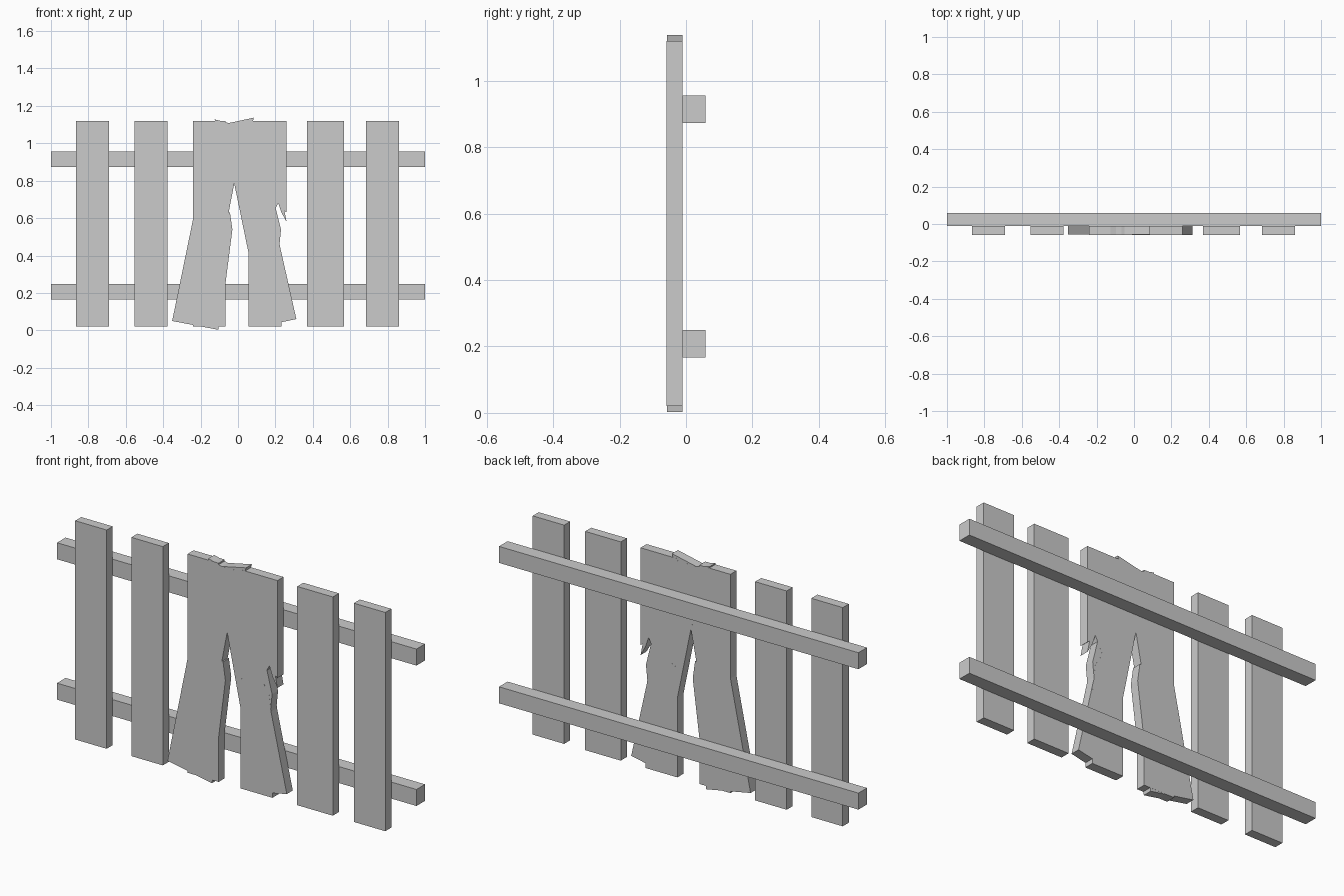
import bpy, bmesh

if "Cube" in bpy.data.objects:
    bpy.data.objects.remove(bpy.data.objects["Cube"])

FRONT, BACK = -0.058, -0.01


def plank(name, outline, y0=FRONT, y1=BACK):
    """Extrude an x-z outline from y0 to y1."""
    bm = bmesh.new()
    face = bm.faces.new([bm.verts.new((x, y0, z)) for x, z in outline])
    ext = bmesh.ops.extrude_face_region(bm, geom=[face])
    verts = [v for v in ext["geom"] if isinstance(v, bmesh.types.BMVert)]
    bmesh.ops.translate(bm, verts=verts, vec=(0, y1 - y0, 0))
    bmesh.ops.recalc_face_normals(bm, faces=bm.faces)
    mesh = bpy.data.meshes.new(name)
    bm.to_mesh(mesh)
    bm.free()
    obj = bpy.data.objects.new(name, mesh)
    bpy.context.collection.objects.link(obj)


def rect(x0, x1, z0, z1):
    return [(x0, z0), (x1, z0), (x1, z1), (x0, z1)]


# Horizontal rails behind the pickets
for name, z in (("lower_rail", 0.166), ("upper_rail", 0.872)):
    plank(name, rect(-1, 1, z, z + 0.083), BACK, 0.058)

# Intact upright pickets
for i, (x0, x1) in enumerate(((-0.865, -0.69), (-0.553, -0.378), (-0.24, -0.067),
                              (0.37, 0.568), (0.685, 0.86))):
    plank(f"picket_{i + 1}", rect(x0, x1, 0.02, 1.12))

# Snapped picket: upper half with splintered end, and lower stump
plank("broken_picket_top", [(0.055, 1.12), (0.055, 0.6), (0.15, 0.55), (0.215, 0.68),
                            (0.232, 0.63), (0.26, 0.58), (0.248, 0.64), (0.26, 0.63),
                            (0.26, 1.12)])
plank("broken_picket_stump", [(0.055, 0.02), (0.232, 0.02), (0.232, 0.38),
                              (0.215, 0.53), (0.16, 0.62), (0.055, 0.57)])

# Crossed leaning planks with splintered edges
plank("leaning_plank_left", [(-0.352, 0.05), (-0.105, 0.003), (-0.067, 0.25),
                             (-0.03, 0.54), (-0.043, 0.63), (-0.05, 0.63),
                             (-0.02, 0.785), (0.085, 1.137), (-0.05, 1.108),
                             (-0.13, 1.08), (-0.235, 0.62)],
      FRONT + 0.0006, BACK - 0.0006)
plank("leaning_plank_right", [(0.14, 0.025), (0.312, 0.06), (0.222, 0.46),
                              (0.23, 0.54), (0.2, 0.66), (0.075, 1.11),
                              (-0.05, 1.108), (-0.125, 1.128), (-0.02, 0.785),
                              (0.055, 0.42)],
      FRONT + 0.0003, BACK - 0.0003)
